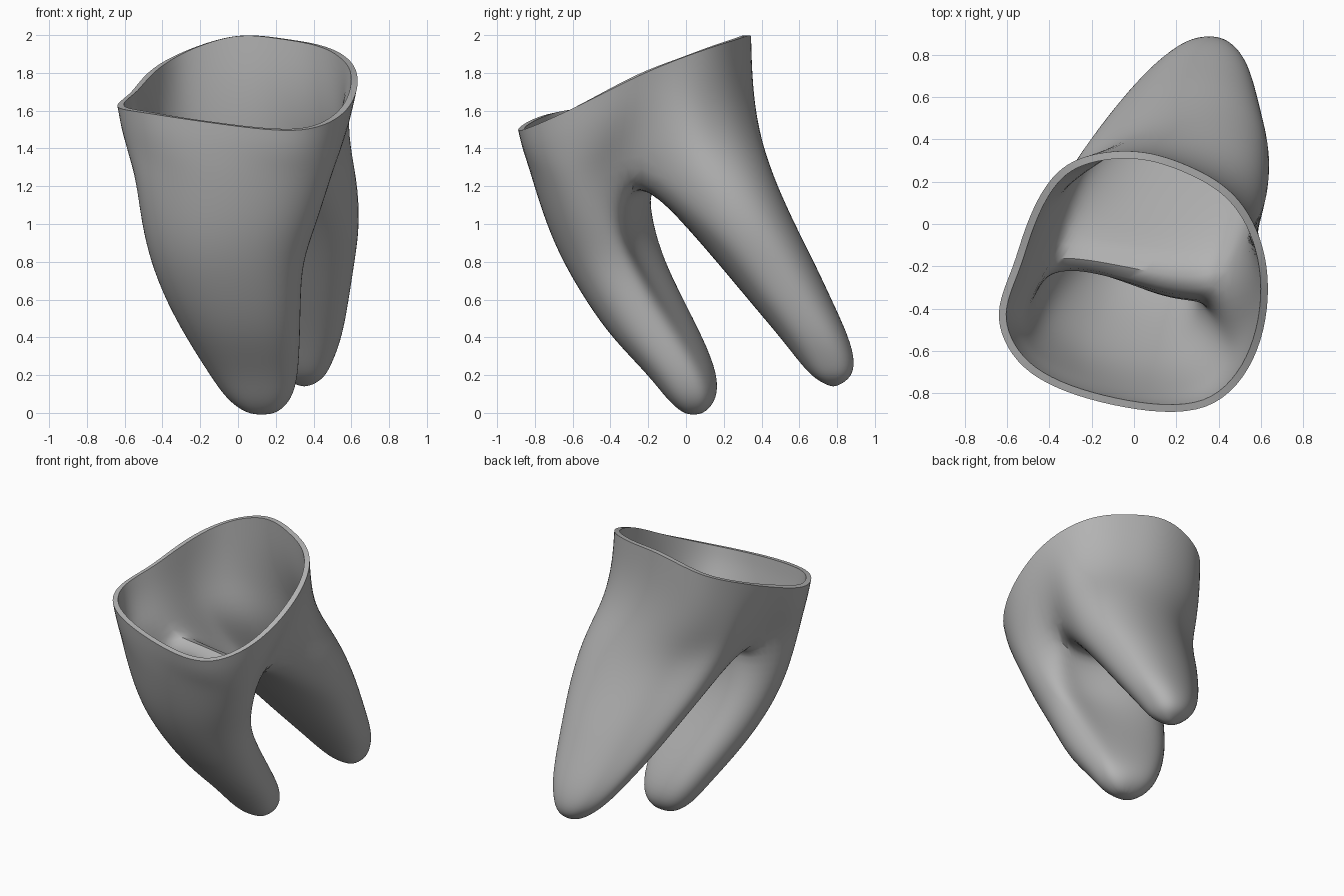
import bpy, bmesh, math
from mathutils import Vector

cube = bpy.data.objects.get("Cube")
if cube:
    bpy.data.objects.remove(cube)

WALL = 0.035
SIDES = 18          # points around each root
HALF = 12           # of those, points on the outer wall

# Rim outline, around the front and back again
RIM = [(-.57, -.2, 1.69), (-.65, -.45, 1.62), (-.5, -.71, 1.59), (-.1, -.86, 1.53),
       (.35, -.88, 1.49), (.59, -.6, 1.61), (.635, -.2, 1.81), (.5, .12, 1.93),
       (.25, .28, 1.98), (-.02, .35, 2), (-.32, .29, 1.9), (-.48, .07, 1.8)]

# Root sections: height, x range, y range
FRONT = [(1.25, -.56, .5, -.83, -.19), (1, -.52, .42, -.75, -.13), (.8, -.47, .345, -.66, -.07),
         (.6, -.39, .335, -.54, .02), (.4, -.28, .33, -.4, .115), (.2, -.15, .32, -.2, .185),
         (.07, -.06, .285, -.1, .17), (0, .04, .21, -.02, .1)]
BACK = [(1.25, -.41, .63, -.2, .48), (1, -.31, .645, -.01, .59), (.8, -.2, .615, .165, .69),
        (.6, -.09, .585, .33, .78), (.4, .04, .55, .5, .87), (.27, .14, .5, .6, .9),
        (.19, .23, .46, .67, .88), (.15, .3, .4, .74, .82)]

# Flattened corners of each root: direction in degrees, depth per unit of height
FRONT_CUTS = [(60, .2), (225, .07)]
BACK_CUTS = [(135, .12)]


def section(level, start, cuts):
    """Rounded-box outline with flattened corners, counted from the seam angle."""
    z, x0, x1, y0, y1 = level
    points = []
    for i in range(SIDES):
        a = math.radians(start + i * 360 / SIDES)
        c, s = math.cos(a), math.sin(a)
        p = Vector(((x0 + x1) / 2 + math.copysign(abs(c) ** .82, c) * (x1 - x0) * .51,
                    (y0 + y1) / 2 + math.copysign(abs(s) ** .82, s) * (y1 - y0) * .51, z))
        for degrees, depth in cuts:
            t = math.radians(degrees)
            push = depth * z * max(0, math.cos(a - t)) ** 4
            p -= Vector((math.cos(t), math.sin(t), 0)) * push
        points.append(p)
    return points


def rim_points():
    """Double the rim outline smoothly."""
    points, n = [], len(RIM)
    for i in range(n):
        p = [Vector(RIM[(i + k) % n]) for k in (-1, 0, 1, 2)]
        points += [p[1], (p[1] + p[2]) * .5625 - (p[0] + p[3]) * .0625]
    return points


def bridge(bm, upper, lower):
    n = len(upper)
    for i in range(n):
        j = (i + 1) % n
        bm.faces.new((upper[i], lower[i], lower[j], upper[j]))


def root(bm, ring, levels, start, cuts):
    """Loft one root from the fork down to its tip."""
    for level in levels[1:]:
        lower = [bm.verts.new(p) for p in section(level, start, cuts)]
        bridge(bm, ring, lower)
        ring = lower
    z, x0, x1, y0, y1 = levels[-1]
    tip = bm.verts.new(((x0 + x1) / 2, (y0 + y1) / 2, z - .012))
    for i in range(SIDES):
        bm.faces.new((ring[i], tip, ring[(i + 1) % SIDES]))


bm = bmesh.new()

# Fork: two outer walls, joined at the seams and by a saddle between the roots
front, back = section(FRONT[0], 150, FRONT_CUTS), section(BACK[0], -30, BACK_CUTS)
seam_l = (front[0] + back[HALF]) / 2 + Vector((0, 0, .06))
seam_r = (front[HALF] + back[0]) / 2 + Vector((-.02, -.02, .12))
outer = [seam_l] + front[1:HALF] + [seam_r] + back[1:HALF]
saddle = []
for i in range(1, SIDES - HALF):
    p = (front[HALF + i] + back[SIDES - i]) / 2
    p.z += .02
    saddle.append(bm.verts.new(p))
fork = [bm.verts.new(p) for p in outer]

# Trunk: rings between the rim and the fork
rim = rim_points()
ring = [bm.verts.new(p) for p in rim]
for t in (.33, .67):
    lower = []
    for a, b in zip(rim, outer):
        p = a.lerp(b, t ** (2.6 if a.y > 0 else 1.4))
        p.z = a.z + (b.z - a.z) * t
        lower.append(bm.verts.new(p))
    bridge(bm, ring, lower)
    ring = lower
bridge(bm, ring, fork)

# Roots
root(bm, fork[:HALF + 1] + saddle, FRONT, 150, FRONT_CUTS)
root(bm, fork[HALF:] + [fork[0]] + saddle[::-1], BACK, -30, BACK_CUTS)

bmesh.ops.recalc_face_normals(bm, faces=bm.faces)
low = min(bm.faces, key=lambda f: f.calc_center_median().z)
if low.normal.z > 0:
    bmesh.ops.reverse_faces(bm, faces=bm.faces)

mesh = bpy.data.meshes.new("hollow_roots")
bm.to_mesh(mesh)
bm.free()
shell = bpy.data.objects.new("hollow_roots", mesh)
bpy.context.collection.objects.link(shell)

# Smooth the surface, then give it an inward wall with a crisp rim
sub = shell.modifiers.new("smooth_surface", 'SUBSURF')
sub.levels = sub.render_levels = 2
wall = shell.modifiers.new("wall", 'SOLIDIFY')
wall.thickness = WALL
wall.offset = -1
bpy.ops.object.select_all(action='DESELECT')
shell.select_set(True)
bpy.context.view_layer.objects.active = shell
for name in ("smooth_surface", "wall"):
    bpy.ops.object.modifier_apply(modifier=name)
bpy.ops.object.shade_smooth_by_angle(angle=math.radians(45))

# Colour
grey = bpy.data.materials.new("plain_grey")
grey.use_nodes = True
colour = (.45, .45, .45, 1)
grey.diffuse_color = colour
grey.node_tree.nodes["Principled BSDF"].inputs["Base Color"].default_value = colour
shell.data.materials.append(grey)
